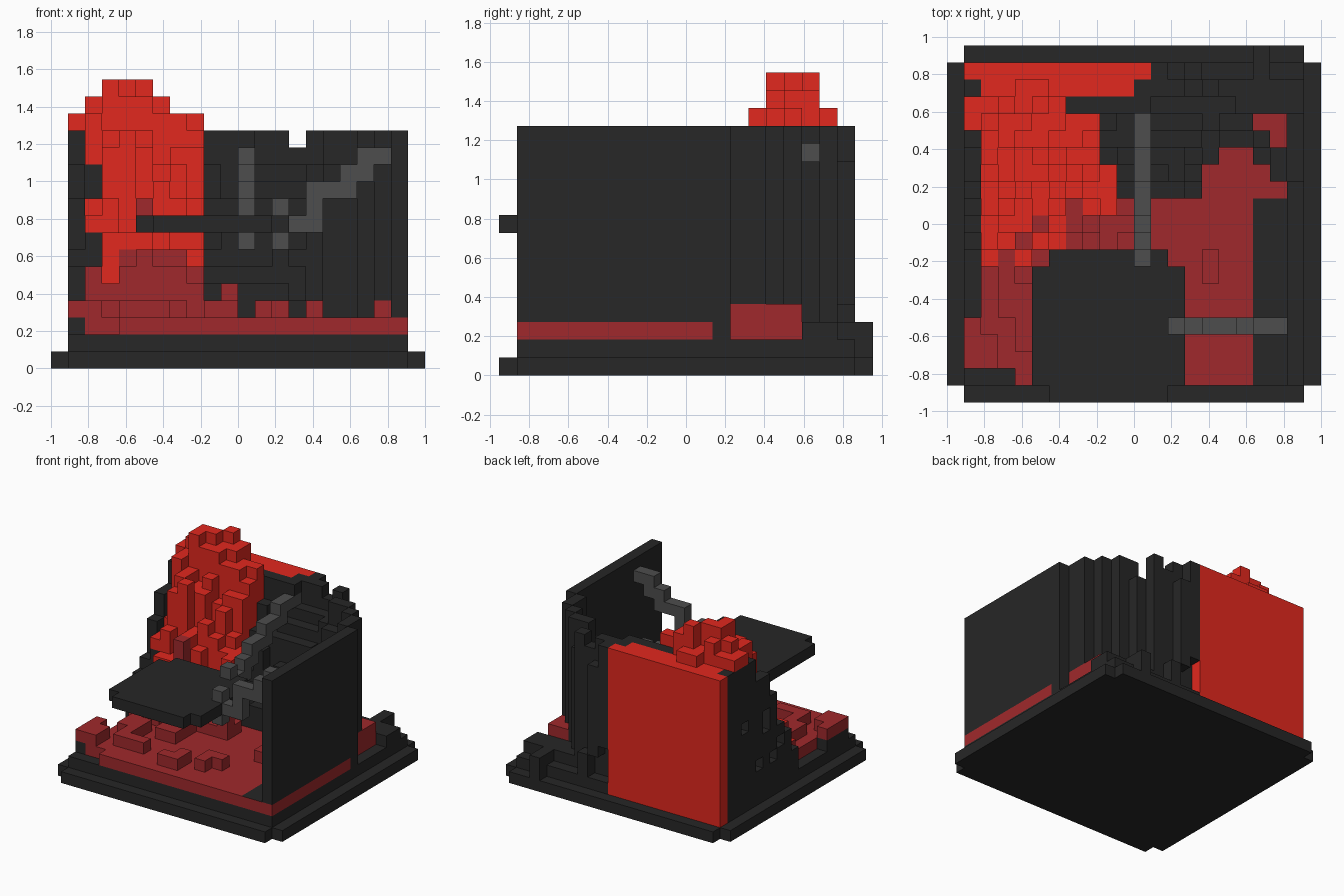
import bpy, bmesh, random

if "Cube" in bpy.data.objects:
    bpy.data.objects.remove(bpy.data.objects["Cube"])

random.seed(4)
U = 1 / 11                      # size of one block
X0, Y0 = -1.0, -10.5 / 11       # corner of the block grid
CHAR, STEEL, LAVA, EMBER = range(4)
COLOURS = [("charcoal", (0.020, 0.020, 0.020)), ("steel grey", (0.074, 0.074, 0.074)),
           ("bright red", (0.76, 0.021, 0.013)), ("dark red", (0.35, 0.022, 0.025))]
mats = []
for name, c in COLOURS:
    m = bpy.data.materials.new(name)
    m.diffuse_color = (*c, 1)
    m.use_nodes = True
    m.node_tree.nodes["Principled BSDF"].inputs["Base Color"].default_value = m.diffuse_color
    mats.append(m)

cells = {}                      # (i, j, k) -> (part, colour)


def box(part, col, i, j, k):
    """Fill an inclusive range of blocks; each range is a (first, last) pair."""
    for a in range(i[0], i[1] + 1):
        for b in range(j[0], j[1] + 1):
            for c in range(k[0], k[1] + 1):
                cells[a, b, c] = (part, col)


def column(part, col, i, j, top, bottom=2):
    box(part, col, (i, i), (j, j), (bottom, top - 1))


# stepped plinth
box("plinth", CHAR, (0, 21), (1, 19), (0, 0))
box("plinth", CHAR, (1, 20), (0, 20), (0, 0))
box("plinth", CHAR, (1, 20), (1, 19), (1, 1))
box("plinth", CHAR, (18, 18), (19, 20), (1, 2))
box("plinth", CHAR, (12, 20), (17, 18), (2, 2))

# dark red floor
box("floor", EMBER, (4, 20), (1, 11), (2, 2))
box("floor", EMBER, (2, 3), (2, 9), (2, 2))
box("floor", CHAR, (1, 1), (2, 4), (2, 2))
box("floor", EMBER, (1, 1), (2, 4), (3, 3))
box("floor", EMBER, (9, 19), (12, 14), (2, 2))
for i, j in [((2, 2), (2, 3)), ((3, 3), (5, 7)), ((4, 4), (3, 6)), ((5, 6), (3, 3)),
             ((9, 10), (2, 2)), ((10, 10), (3, 3)), ((12, 12), (3, 4)), ((13, 13), (4, 4)),
             ((15, 15), (7, 8)), ((6, 7), (6, 8)), ((9, 10), (9, 10))]:
    box("floor", EMBER, i, j, (3, 3))
box("floor", EMBER, (10, 10), (9, 9), (4, 4))

# sloping dark rock in the middle of the back
for i in range(9, 15):
    for j in range(12, 19):
        top = 14 - (18 - j) * 1.5 + random.choice((-1, 0, 0, 1))
        top = min(14, round(top))
        if j == 18:
            top = 13 if i == 14 else 14
        column("rear_rock", CHAR, i, j, top)
column("rear_rock", CHAR, 12, 19, 14, 5)
column("rear_rock", CHAR, 13, 19, 12, 4)
column("rear_rock", CHAR, 14, 19, 4)

# thin curved rock shell joining the rear rock to the right wall
shell = {15: (14, 18), 16: (15, 17), 17: (15, 16), 18: (14, 15), 19: (13, 14)}
for i, (a, b) in shell.items():
    for j in range(a, b + 1):
        top = 14 if j == b or i == 19 else (8 if i == 15 and j < 16 else 12)
        if i == 16:
            top = (12, 14, 12)[j - 15]
        column("corner_rock", CHAR, i, j, top)
        if i >= 18 and (i, j) != (18, 14):
            box("corner_rock", EMBER, (i, i), (j, j), (2, 3))
box("corner_rock", EMBER, (19, 19), (15, 16), (2, 3))
box("corner_rock", EMBER, (18, 18), (16, 16), (2, 3))
for i in range(12, 18):         # gap through which the chain end is seen
    for k in (12, 13):
        cells.pop((i, 17, k), None)

# red lava heap spilling from the back left corner
peaks = {15: (15, 17, 16, 16, 15, 15, 14), 16: (16, 17, 17, 16, 16, 15, 15),
         17: (15, 16, 15, 17, 16, 14, 14), 18: (14, 14, 15, 15, 14, 14, 14)}
for i in range(2, 9):
    for j in range(8, 19):
        if j == 8 and i > 4:
            continue
        if j >= 15:
            h = peaks[j][i - 2]
        else:
            h = 16.5 - (15 - j) * 1.65 - abs(i - 4) * 0.4
            h = round(h + random.choice((-2, -1, 0, 0, 1, 2)))
            h = min(15 if j == 14 else 14, max(4, h))
        limit = (7 if 4 <= i <= 7 else 5) + random.choice((0, 0, 0, 1))
        for k in range(2, h):
            col = EMBER if k < limit else LAVA
            if i == 2 and j >= 11 and k < min(h - 1, 12):
                col = CHAR
            cells[i, j, k] = ("lava_heap", col)
box("lava_heap", LAVA, (9, 9), (11, 13), (8, 8))
box("lava_heap", EMBER, (5, 5), (10, 10), (8, 9))

# dark ledge between heap and back panel
box("rear_rock", CHAR, (7, 11), (17, 17), (2, 13))

# jagged dark rock down the left edge
for j in range(9, 19):
    top = 14 if j > 14 else round(14 - (15 - j) * 1.5 + random.choice((-1, 0, 1)))
    column("left_rock", CHAR, 1, j, max(4, top))
box("left_rock", LAVA, (1, 1), (16, 17), (14, 14))
for j, k in [(12, 4), (13, 7), (13, 8), (14, 4), (11, 5), (16, 8)]:
    cells.pop((1, j, k), None)

# flat panels
box("back_panel", LAVA, (1, 11), (19, 19), (1, 13))
box("back_panel", LAVA, (2, 10), (18, 18), (13, 13))
box("right_wall", CHAR, (20, 20), (1, 12), (3, 13))
box("right_wall", CHAR, (20, 20), (12, 12), (2, 2))

# hanging platform with clipped corners
box("platform", CHAR, (5, 13), (1, 7), (8, 8))
box("platform", CHAR, (6, 12), (0, 8), (8, 8))

# chains from the right wall and from the rear rock to the platform edge
for i, ks in [(13, (7, 9)), (14, (8,)), (15, (8, 9, 10)), (16, (10,)), (17, (10, 11)),
              (18, (11, 12)), (19, (12,))]:
    for k in ks:
        cells[i, 4, k] = ("side_chain", STEEL)
for j, ks in [(8, (7, 9)), (9, (8,)), (10, (8, 9)), (11, (9, 10)), (12, (10,)),
              (13, (10, 11)), (14, (11,)), (15, (11, 12)), (16, (12,)), (17, (12,))]:
    for k in ks:
        cells[11, j, k] = ("rear_chain", STEEL)
    for k in range(max(ks) + 1, 14):    # keep the chain open from above
        if j < 17:
            cells.pop((11, j, k), None)

# turn the blocks into one outer skin per part
SIDES = []
for axis in range(3):
    for s in (0, 1):
        n = [0, 0, 0]
        n[axis] = 2 * s - 1
        b, c = (axis + 1) % 3, (axis + 2) % 3
        quad = []
        for p, q in ((0, 0), (1, 0), (1, 1), (0, 1)):
            v = [0, 0, 0]
            v[axis], v[b], v[c] = s, p, q
            quad.append(tuple(v))
        SIDES.append((n, quad if s else quad[::-1]))

for part in sorted({p for p, _ in cells.values()}):
    bm = bmesh.new()
    verts = {}
    used = []
    for (i, j, k), (p, col) in cells.items():
        if p != part:
            continue
        for n, quad in SIDES:
            if (i + n[0], j + n[1], k + n[2]) in cells:
                continue
            vs = []
            for a, b, c in quad:
                key = (i + a, j + b, k + c)
                if key not in verts:
                    verts[key] = bm.verts.new((X0 + key[0] * U, Y0 + key[1] * U, key[2] * U))
                vs.append(verts[key])
            face_col = col
            # charcoal strip on top of the floor beside the right wall
            if part == "floor" and n[2] == 1 and i >= 18 and j <= 11:
                face_col = CHAR
            # bright tops on most of the lower heap
            if part == "lava_heap" and n[2] == 1 and i <= 6 and (i * 3 + j * 2) % 5:
                face_col = LAVA
            if face_col not in used:
                used.append(face_col)
            bm.faces.new(vs).material_index = used.index(face_col)
    me = bpy.data.meshes.new(part)
    bm.to_mesh(me)
    bm.free()
    for c in used:
        me.materials.append(mats[c])
    bpy.context.collection.objects.link(bpy.data.objects.new(part, me))
